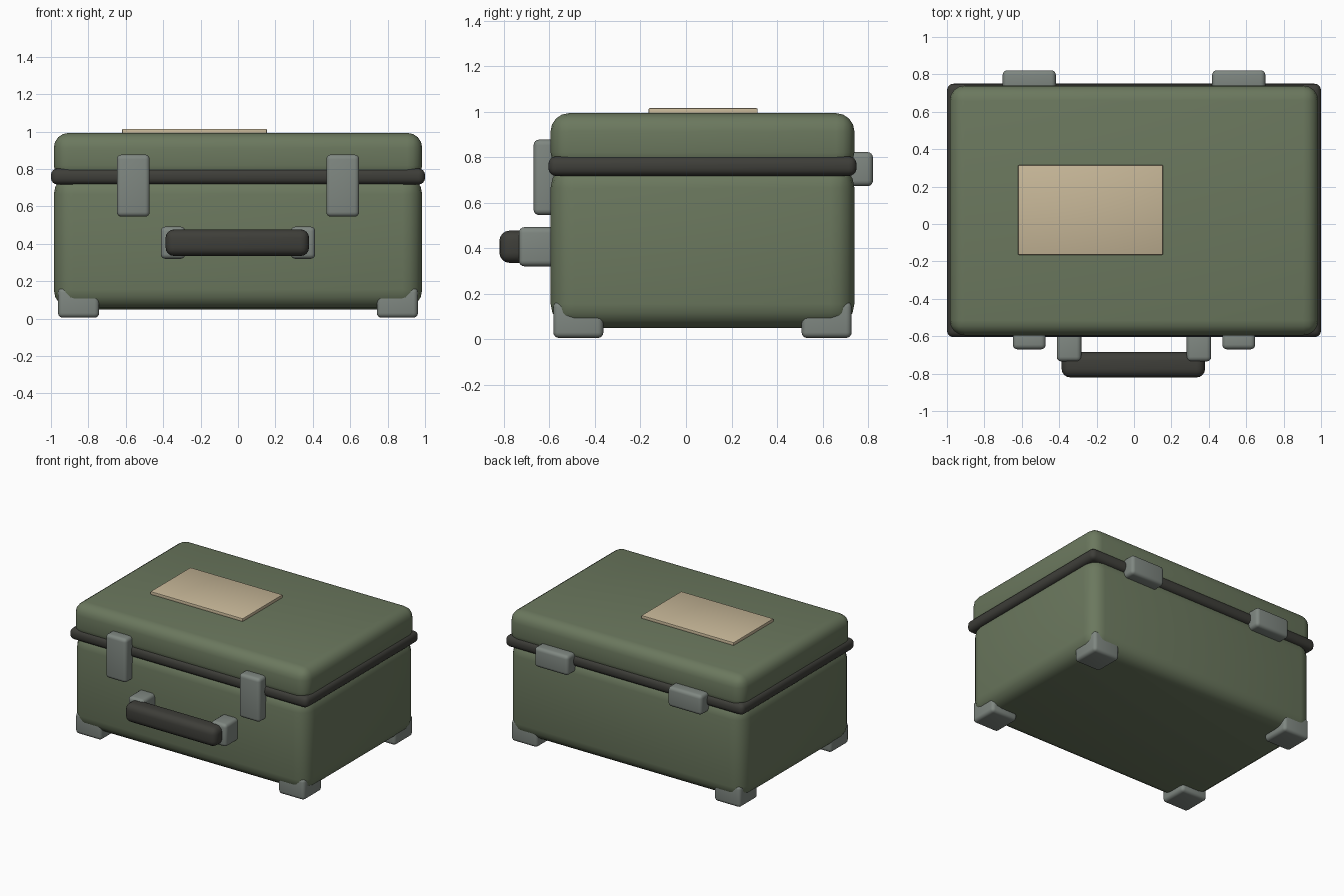
import bpy
import bmesh
import math

if "Cube" in bpy.data.objects:
    bpy.data.objects.remove(bpy.data.objects["Cube"])


def material(name, rgb):
    m = bpy.data.materials.new(name)
    m.diffuse_color = (*rgb, 1)
    m.use_nodes = True
    m.node_tree.nodes["Principled BSDF"].inputs["Base Color"].default_value = m.diffuse_color
    return m


def srgb(r, g, b):
    return tuple((c / 255 / 12.92) if c < 11 else ((c / 255 + 0.055) / 1.055) ** 2.4
                 for c in (r, g, b))


GREEN = material("olive green", srgb(107, 120, 94))
DARK = material("dark rubber", srgb(62, 62, 57))
METAL = material("grey metal", srgb(127, 135, 129))
PAPER = material("tan label", srgb(199, 183, 152))


def box(name, lo, hi, bevel, mat, segments=4):
    """Rounded box spanning the corners lo and hi."""
    bm = bmesh.new()
    bmesh.ops.create_cube(bm, size=1)
    for v in bm.verts:
        v.co = [(a + b) / 2 + c * (b - a) for a, b, c in zip(lo, hi, v.co)]
    bmesh.ops.bevel(bm, geom=bm.edges[:], offset=bevel, segments=segments,
                    profile=0.5, affect='EDGES', clamp_overlap=True)
    me = bpy.data.meshes.new(name)
    bm.to_mesh(me)
    bm.free()
    me.materials.append(mat)
    ob = bpy.data.objects.new(name, me)
    bpy.context.collection.objects.link(ob)
    bpy.ops.object.select_all(action='DESELECT')
    ob.select_set(True)
    bpy.context.view_layer.objects.active = ob
    bpy.ops.object.shade_smooth_by_angle(angle=math.radians(40))
    return ob


# Case shell, lid and the rubber seal between them
box("case_body", (-0.985, -0.595, 0.05), (0.985, 0.74, 0.77), 0.105, GREEN)
box("case_collar", (-0.985, -0.595, 0.55), (0.985, 0.74, 0.765), 0.105, GREEN).hide_render = True
bpy.data.objects.remove(bpy.data.objects["case_collar"])
box("lid", (-0.985, -0.595, 0.74), (0.985, 0.74, 0.993), 0.08, GREEN)
box("seal", (-1.0, -0.605, 0.717), (1.0, 0.75, 0.803), 0.035, DARK)

# Paper label on the lid
box("label", (-0.62, -0.165, 0.985), (0.155, 0.315, 1.015), 0.006, PAPER, 2)

# Carry handle
box("handle_grip", (-0.387, -0.82, 0.335), (0.38, -0.685, 0.477), 0.045, DARK)

for side, s in (("left", -1), ("right", 1)):
    def span(name, inner, outer, y, z, bevel):
        xs = sorted((s * inner, s * outer))
        box(f"{side}_{name}", (xs[0], y[0], z[0]), (xs[1], y[1], z[1]), bevel, METAL)

    span("handle_mount", 0.282, 0.413, (-0.735, -0.57), (0.32, 0.492), 0.025)
    span("latch", 0.472, 0.648, (-0.67, -0.57), (0.545, 0.877), 0.025)
    span("hinge", 0.418, 0.702, (0.71, 0.822), (0.672, 0.822), 0.025)
    # Corner feet
    span("front_foot", 0.742, 0.962, (-0.583, -0.363), (0.005, 0.165), 0.025)
    span("back_foot", 0.742, 0.962, (0.508, 0.728), (0.005, 0.165), 0.025)
